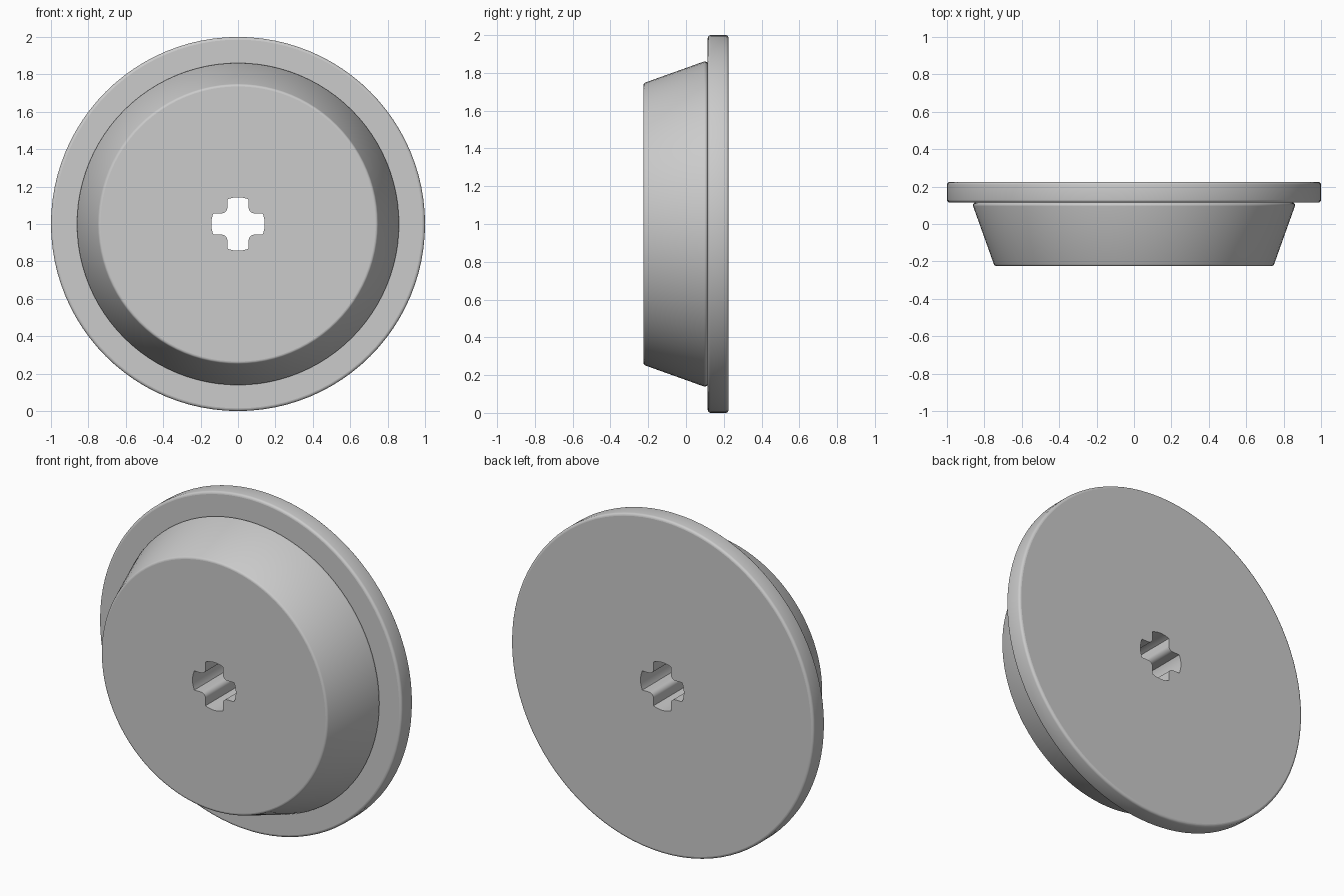
import bpy, bmesh
from math import cos, sin, pi, radians

cube = bpy.data.objects.get("Cube")
if cube:
    bpy.data.objects.remove(cube, do_unlink=True)

SEGMENTS = 96        # divisible into four arms of 13 tip + 11 fillet points
CENTRE_Z = 1.0


def arc(cx, cy, radius, start, end, count):
    """Points along a circular arc, angles in degrees."""
    angles = [radians(start + (end - start) * i / (count - 1)) for i in range(count)]
    return [(cx + radius * cos(a), cy + radius * sin(a)) for a in angles]


def axle_hole_outline(reach=0.143, half_width=0.057, fillet=0.03):
    """Cross-shaped hole with curved arm tips and rounded inner corners."""
    tip = 23.5
    c = half_width + fillet
    arm = arc(0, 0, reach, -tip, tip, 13) + arc(c, c, fillet, 270, 180, 11)
    outline = []
    for quarter in range(4):
        ca, sa = cos(quarter * pi / 2), sin(quarter * pi / 2)
        outline += [(x * ca - z * sa, x * sa + z * ca) for x, z in arm]
    return outline


def circle(radius):
    step = 2 * pi / SEGMENTS
    return [(radius * cos((i - 6) * step), radius * sin((i - 6) * step))
            for i in range(SEGMENTS)]


# Outer profile as (radius, depth): tapered hub, then wide rim flange
BEVEL = 0.015
profile = (arc(0.735, -0.21, BEVEL, -90, -18.7, 5)
           + arc(0.846, 0.10, BEVEL, -18.7, 90, 5)
           + arc(0.985, 0.13, BEVEL, -90, 0, 5)
           + arc(0.985, 0.21, BEVEL, 0, 90, 5))

hole = axle_hole_outline()
sections = [(hole, -0.225)] + [(circle(r), y) for r, y in profile] + [(hole, 0.225)]

# Skin the sections into a closed ring, through the hole and back
bm = bmesh.new()
loops = [[bm.verts.new((x, y, CENTRE_Z + z)) for x, z in pts] for pts, y in sections]
for k, loop in enumerate(loops):
    following = loops[(k + 1) % len(loops)]
    for i in range(SEGMENTS):
        j = (i + 1) % SEGMENTS
        bm.faces.new((loop[i], loop[j], following[j], following[i]))
bmesh.ops.recalc_face_normals(bm, faces=bm.faces)

mesh = bpy.data.meshes.new("flanged_wheel")
bm.to_mesh(mesh)
bm.free()
wheel = bpy.data.objects.new("flanged_wheel", mesh)
bpy.context.collection.objects.link(wheel)

# Plain grey finish
grey = bpy.data.materials.new("plain_grey")
grey.use_nodes = True
colour = (0.6, 0.6, 0.6, 1.0)
grey.diffuse_color = colour
grey.node_tree.nodes["Principled BSDF"].inputs["Base Color"].default_value = colour
mesh.materials.append(grey)

# Smooth round surfaces, flat discs
bpy.ops.object.select_all(action="DESELECT")
wheel.select_set(True)
bpy.context.view_layer.objects.active = wheel
bpy.ops.object.shade_smooth_by_angle(angle=radians(35))
for face in mesh.polygons:
    if abs(face.normal.y) > 0.999:
        face.use_smooth = False
